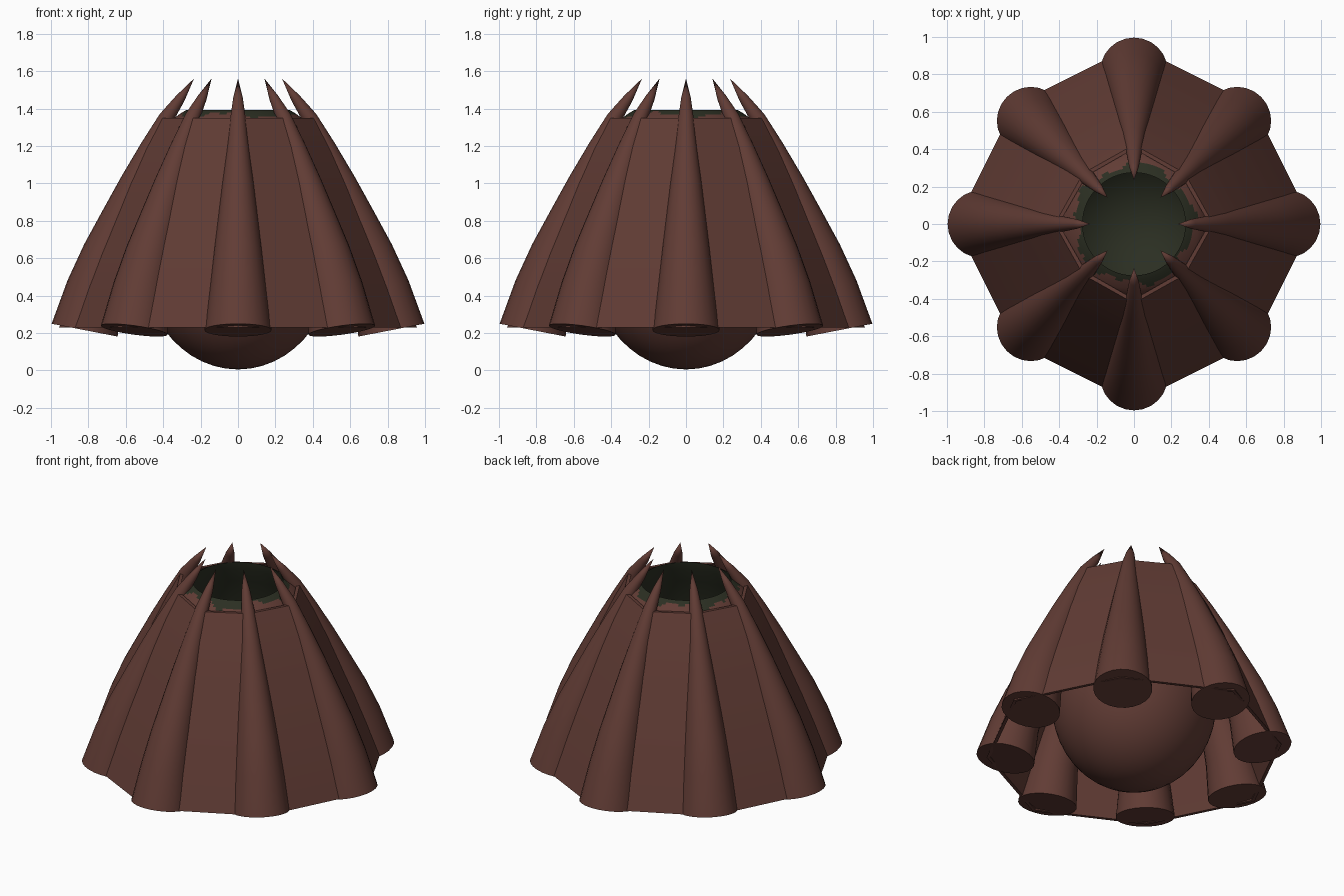
import bpy, bmesh, math
from mathutils import Vector, Matrix

if "Cube" in bpy.data.objects:
    bpy.data.objects.remove(bpy.data.objects["Cube"])


def material(name, col):
    m = bpy.data.materials.new(name)
    m.diffuse_color = (*col, 1)
    m.use_nodes = True
    m.node_tree.nodes["Principled BSDF"].inputs["Base Color"].default_value = m.diffuse_color
    return m


BROWN = material("reddish brown", (0.120, 0.045, 0.035))
GREEN = material("dark moss green", (0.024, 0.028, 0.016))


def finish(bm, name, mats, angle=35):
    me = bpy.data.meshes.new(name)
    bm.to_mesh(me)
    bm.free()
    ob = bpy.data.objects.new(name, me)
    bpy.context.collection.objects.link(ob)
    for m in mats:
        me.materials.append(m)
    bpy.ops.object.select_all(action='DESELECT')
    ob.select_set(True)
    bpy.context.view_layer.objects.active = ob
    bpy.ops.object.shade_smooth_by_angle(angle=math.radians(angle))
    return ob


def bridge(bm, a, b):
    n = len(a)
    return [bm.faces.new((a[i], a[(i + 1) % n], b[(i + 1) % n], b[i])) for i in range(n)]


# leg centre line: distance from axis, height, leg radius, share of radius covered by webbing
LEG = [(0.82, 0.215, 0.18, 0.76), (0.765, 0.44, 0.152, 0.70), (0.70, 0.63, 0.13, 0.68),
       (0.626, 0.81, 0.108, 0.72), (0.547, 1.0, 0.085, 0.8), (0.463, 1.19, 0.06, 0.9),
       (0.383, 1.35, 0.041, 1.0), (0.308, 1.455, 0.026, 0)]
TIP = (0.235, 1.56)
SIDES = 24
DIAGONAL_SHIFT = 0.035  # diagonal legs sit slightly closer in


def leg(name, turn, shift):
    bm = bmesh.new()
    pts = [Vector((r - shift, 0, z)) for r, z, _, _ in LEG] + [Vector((TIP[0] - shift, 0, TIP[1]))]
    rings = []
    for i, (r, z, rad, _) in enumerate(LEG):
        t = (pts[i + 1] - pts[max(i - 1, 0)]).normalized()
        u = Vector((t.z, 0, -t.x))
        v = Vector((0, 1, 0))
        if i == 0:
            u = Vector((0.98, 0, 0.19))
        rings.append([bm.verts.new(pts[i] + rad * (u * math.cos(a) + v * math.sin(a)))
                      for a in (2 * math.pi * k / SIDES for k in range(SIDES))])
    bm.faces.new(rings[0][::-1])
    for a, b in zip(rings, rings[1:]):
        bridge(bm, a, b)
    tip = bm.verts.new(pts[-1])
    for k in range(SIDES):
        bm.faces.new((rings[-1][k], rings[-1][(k + 1) % SIDES], tip))
    bmesh.ops.rotate(bm, verts=bm.verts, cent=(0, 0, 0), matrix=Matrix.Rotation(turn, 3, 'Z'))
    bmesh.ops.recalc_face_normals(bm, faces=bm.faces)
    finish(bm, name, [BROWN])


for n in range(8):
    leg(f"leg_{n + 1}", n * math.pi / 4, DIAGONAL_SHIFT * (n % 2))

# skin stretched between the legs: outer wall up, inner wall back down
bm = bmesh.new()


def web_ring(row, inset):
    r, z, rad, cover = row
    if row is LEG[0]:
        z = 0.228
    ring = []
    for k in range(8):
        d = r + rad * cover - (k % 2) * (DIAGONAL_SHIFT + 0.12 * rad) - inset
        a = k * math.pi / 4
        ring.append(bm.verts.new((d * math.cos(a), d * math.sin(a), z)))
    return ring


rings = [web_ring(row, 0) for row in LEG[:7]] + [web_ring(row, 0.022) for row in LEG[6::-1]]
for a, b in zip(rings, rings[1:] + rings[:1]):
    bridge(bm, a, b)
bmesh.ops.recalc_face_normals(bm, faces=bm.faces)
finish(bm, "leg_webbing", [BROWN], 25)


def lathe(name, profile, mats, rule=None, n=96):
    bm = bmesh.new()
    rings = [[bm.verts.new((r * math.cos(2 * math.pi * k / n), r * math.sin(2 * math.pi * k / n), z))
              for k in range(n)] for r, z in profile]
    for a, b in zip(rings, rings[1:]):
        bridge(bm, a, b)
    bmesh.ops.remove_doubles(bm, verts=bm.verts, dist=1e-5)
    bm.normal_update()
    if rule:
        for f in bm.faces:
            f.material_index = rule(f.calc_center_median())
    return finish(bm, name, mats)


ARC = [math.pi / 2 * i / 12 for i in range(13)]

# hanging egg body, open at the top, with a green hollow inside
outer = [(0.5 * math.sin(a), 0.56 - 0.555 * math.cos(a)) for a in ARC]
outer += [(0.5, 0.75), (0.48, 0.95), (0.45, 1.12), (0.415, 1.22), (0.385, 1.3), (0.36, 1.332),
          (0.345, 1.345), (0.33, 1.357), (0.315, 1.368), (0.30, 1.378), (0.287, 1.386), (0.275, 1.392)]


def mouth_colour(c):
    # uneven green stain around the mouth
    a = math.atan2(c.y, c.x)
    limit = 0.318 + 0.018 * math.sin(5 * a + 1) + 0.01 * math.sin(13 * a)
    return 1 if c.z > 1.3 and math.hypot(c.x, c.y) < limit else 0


lathe("egg_body", outer, [BROWN, GREEN], mouth_colour)
inner = [(0.275, 1.392), (0.285, 1.34), (0.33, 1.24), (0.385, 1.08), (0.425, 0.9), (0.45, 0.72)]
inner += [(0.46 * math.cos(a), 0.56 - 0.52 * math.sin(a)) for a in ARC]
lathe("egg_hollow", inner, [GREEN])
